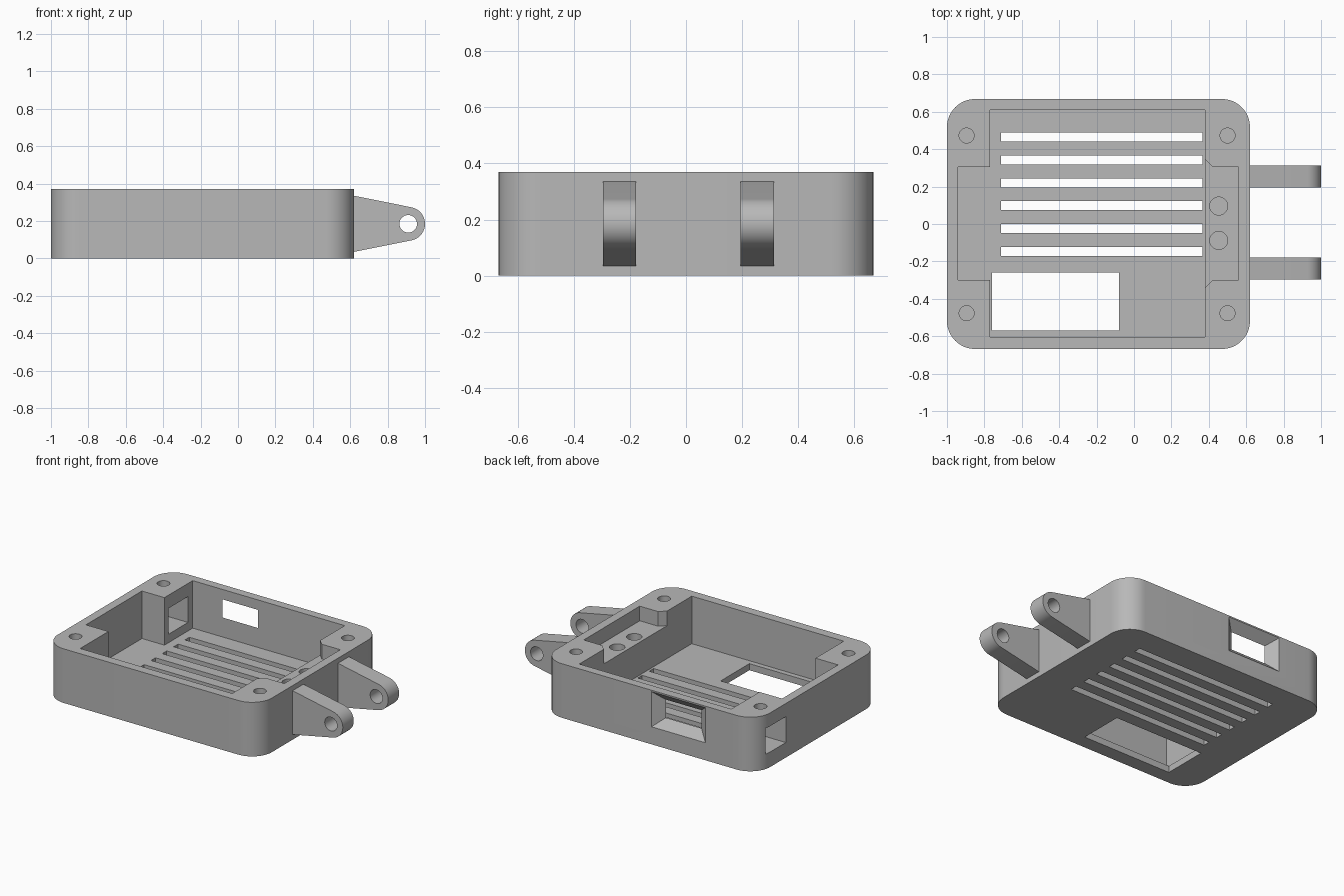
import bpy, bmesh, math

old = bpy.data.objects.get("Cube")
if old:
    bpy.data.objects.remove(old, do_unlink=True)

grey = bpy.data.materials.new("plain grey")
grey.use_nodes = True
grey.diffuse_color = (0.48, 0.48, 0.48, 1)
grey.node_tree.nodes["Principled BSDF"].inputs["Base Color"].default_value = grey.diffuse_color

HEIGHT, FLOOR, LEDGE = 0.37, 0.045, 0.27
LEFT, RIGHT, SIDE = -1.0, 0.62, 0.668
ABOVE = HEIGHT + 0.1


def loft(name, ring_a, ring_b):
    """Solid between two rings with the same number of points."""
    bm = bmesh.new()
    a = [bm.verts.new(p) for p in ring_a]
    b = [bm.verts.new(p) for p in ring_b]
    bm.faces.new(a)
    bm.faces.new(b)
    for i in range(len(a)):
        j = (i + 1) % len(a)
        bm.faces.new((a[i], a[j], b[j], b[i]))
    bmesh.ops.recalc_face_normals(bm, faces=bm.faces)
    mesh = bpy.data.meshes.new(name)
    bm.to_mesh(mesh)
    bm.free()
    mesh.materials.append(grey)
    obj = bpy.data.objects.new(name, mesh)
    bpy.context.collection.objects.link(obj)
    return obj


def prism_z(name, outline, z0, z1):
    return loft(name, [(x, y, z0) for x, y in outline], [(x, y, z1) for x, y in outline])


def prism_y(name, outline, y0, y1):
    return loft(name, [(x, y0, z) for x, z in outline], [(x, y1, z) for x, z in outline])


def rect(x0, x1, y0, y1):
    return [(x0, y0), (x1, y0), (x1, y1), (x0, y1)]


def arc(cx, cy, r, start, end, steps):
    angles = [math.radians(start + (end - start) * i / steps) for i in range(steps + 1)]
    return [(cx + r * math.cos(t), cy + r * math.sin(t)) for t in angles]


def circle(cx, cy, r):
    return arc(cx, cy, r, 0, 360, 32)[:-1]


def cut(body, cutters):
    """Subtract the cutters, bake the result and remove the cutters."""
    for cutter in cutters:
        mod = body.modifiers.new("cut", "BOOLEAN")
        mod.operation, mod.solver, mod.object = "DIFFERENCE", "EXACT", cutter
    graph = bpy.context.evaluated_depsgraph_get()
    mesh = bpy.data.meshes.new_from_object(body.evaluated_get(graph))
    body.modifiers.clear()
    body.data = mesh
    for cutter in cutters:
        bpy.data.objects.remove(cutter, do_unlink=True)


def shade(obj):
    bpy.ops.object.select_all(action="DESELECT")
    obj.select_set(True)
    bpy.context.view_layer.objects.active = obj
    bpy.ops.object.shade_smooth_by_angle(angle=math.radians(30))


# Tray block with rounded corners
R = 0.15
outline = []
for cx, cy, start in ((RIGHT - R, SIDE - R, 0), (LEFT + R, SIDE - R, 90),
                      (LEFT + R, R - SIDE, 180), (RIGHT - R, R - SIDE, 270)):
    outline += arc(cx, cy, R, start, start + 90, 12)
tray = prism_z("tray", outline, 0, HEIGHT)

# Main cavity with its left pocket, and the shallow ledge pocket on the right
cavity = [(0.38, -0.605), (0.38, 0.61), (-0.77, 0.61), (-0.77, 0.305),
          (-0.94, 0.305), (-0.94, -0.3), (-0.77, -0.3), (-0.77, -0.605)]
ledge = [(0.34, -0.38), (0.42, -0.3), (0.56, -0.3),
         (0.56, 0.305), (0.42, 0.305), (0.34, 0.385)]
cutters = [prism_z("cavity_cutter", cavity, FLOOR, ABOVE),
           prism_z("ledge_cutter", ledge, LEDGE, ABOVE)]

# Floor window and vent slots
cutters.append(prism_z("window_cutter", rect(-0.76, -0.08, -0.57, -0.26), -0.1, 0.1))
for i in range(6):
    y = 0.465 - i * 0.1224
    cutters.append(prism_z("slot_cutter", rect(-0.71, 0.365, y - 0.024, y + 0.024), -0.1, 0.1))

# Square channel through the rear left post
cutters.append(prism_z("channel_cutter", rect(-1.1, -0.7, 0.35, 0.56), 0.103, 0.28))


# Flared port through the back wall
def port_ring(y):
    hx, hz = 0.2 + (y - 0.665) * 1.18, 0.117 + (y - 0.665)
    return [(x, y, z) for x, z in rect(-0.41 - hx, -0.41 + hx, 0.24 - hz, 0.24 + hz)]


cutters.append(loft("port_cutter", port_ring(0.59), port_ring(0.7)))

# Blind screw holes in the corners and in the ledge
for x in (-0.895, 0.5):
    for y in (-0.477, 0.473):
        cutters.append(prism_z("screw_cutter", circle(x, y, 0.04), 0.12, ABOVE))
for y in (-0.088, 0.096):
    cutters.append(prism_z("ledge_hole_cutter", circle(0.453, y, 0.048), 0.12, ABOVE))
cut(tray, cutters)
shade(tray)

# Hinge lugs: tapered arms with a rounded, drilled end
profile = [(0.61, 0.033)] + arc(0.91, 0.185, 0.09, -78, 78, 24) + [(0.61, 0.337)]
for name, y0, y1 in (("front_hinge_lug", -0.296, -0.178), ("back_hinge_lug", 0.195, 0.313)):
    lug = prism_y(name, profile, y0, y1)
    cut(lug, [prism_y("pin_cutter", circle(0.91, 0.185, 0.047), y0 - 0.1, y1 + 0.1)])
    shade(lug)
